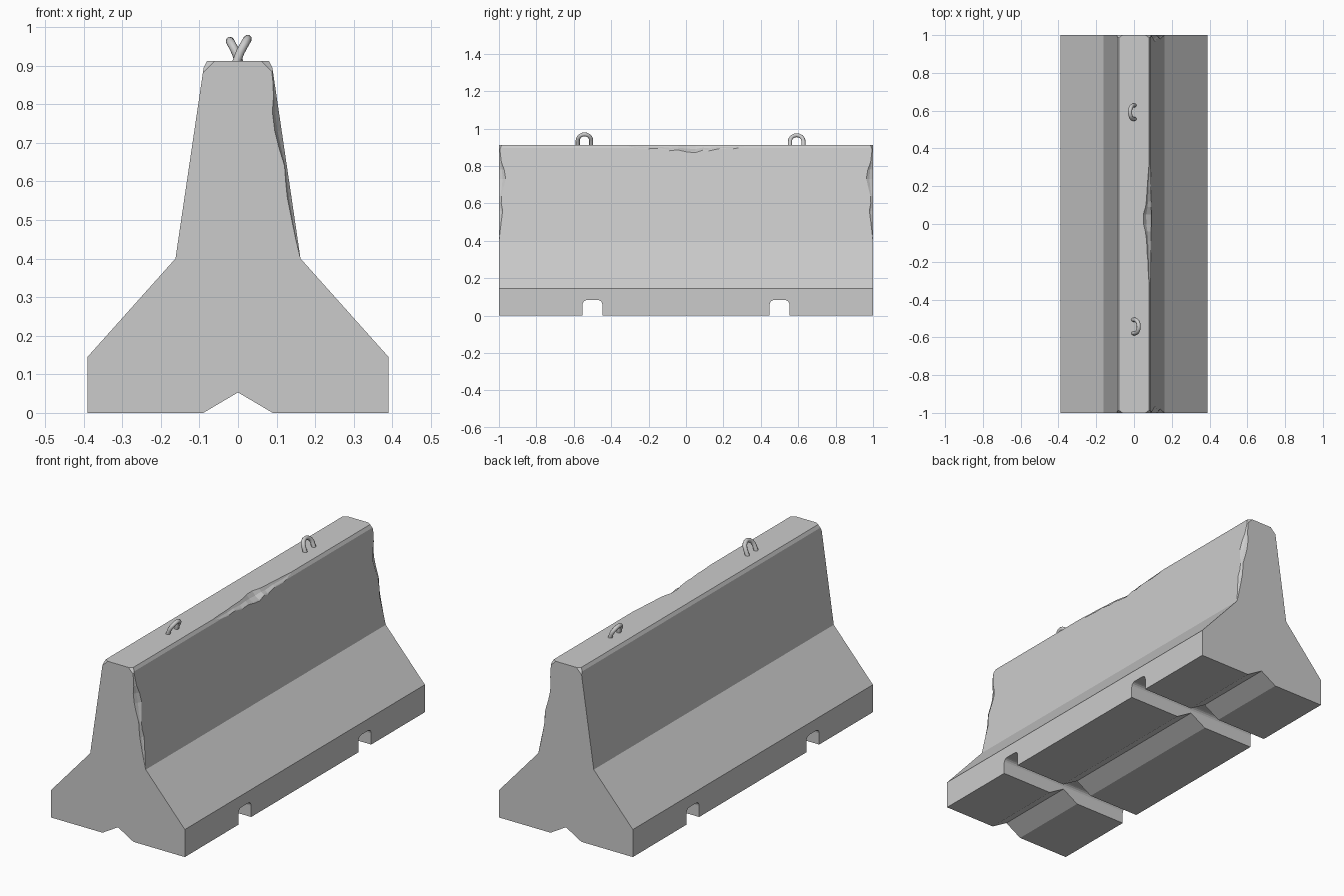
import bpy, bmesh, math
from mathutils import Vector

if "Cube" in bpy.data.objects:
    bpy.data.objects.remove(bpy.data.objects["Cube"])


def loft(name, rings):
    """Solid mesh through a list of equal-length rings, capped at both ends."""
    bm = bmesh.new()
    vs = [[bm.verts.new(p) for p in r] for r in rings]
    n = len(rings[0])
    for a, b in zip(vs, vs[1:]):
        for i in range(n):
            j = (i + 1) % n
            quad = (a[i], a[j], b[j], b[i])
            bm.faces.new(quad)
    bm.faces.new(vs[0])
    bm.faces.new(vs[-1])
    bmesh.ops.recalc_face_normals(bm, faces=bm.faces)
    me = bpy.data.meshes.new(name)
    bm.to_mesh(me)
    bm.free()
    ob = bpy.data.objects.new(name, me)
    bpy.context.collection.objects.link(ob)
    return ob


def cut(target, cutter):
    """Subtract the cutter from the target, then remove the cutter."""
    cutter.hide_render = True
    mod = target.modifiers.new("cut", 'BOOLEAN')
    mod.operation = 'DIFFERENCE'
    mod.solver = 'EXACT'
    mod.object = cutter
    bpy.context.view_layer.objects.active = target
    bpy.ops.object.modifier_apply(modifier=mod.name)
    bpy.data.objects.remove(cutter)


def chip(target, stations, edge, u, v):
    """Break an edge: each station is (position, depth along u, depth along v)."""
    u, v = Vector(u), Vector(v)
    rings = []
    for t, a, b in stations:
        p = Vector(edge(t))
        pa, pb = p + u * a, p + v * b
        d = (pa - pb).normalized() * 0.04
        # bulge inward slightly for a rough, hollow break
        mid = (pa + pb) / 2 + (u + v) * 0.1 * min(a, b)
        rings.append([pa + d, pa, mid, pb, pb - d, p - (u + v) * 0.08])
    cut(target, loft("chip_cutter", rings))


# Barrier body: stepped profile with a V groove underneath
right = [(0.09, 0), (0.39, 0), (0.39, 0.145), (0.162, 0.4),
         (0.089, 0.895), (0.08, 0.912)]
profile = right + [(-x, z) for x, z in reversed(right)] + [(0, 0.053)]
body = loft("barrier_body", [[(x, y, z) for x, z in profile] for y in (-1, 1)])

# Fork slots running across the base
for yc in (-0.5, 0.5):
    half, top, r = 0.053, 0.083, 0.024
    sec = [(half, -0.05)]
    for k in range(10):
        side = 1 if k < 5 else -1
        ang = math.radians((k if k < 5 else k - 1) * 22.5)
        sec.append((side * (half - r) + r * math.cos(ang), top - r + r * math.sin(ang)))
    sec.append((-half, -0.05))
    cut(body, loft("slot_cutter", [[(x, yc + y, z) for y, z in sec] for x in (-0.5, 0.5)]))

# Small bevels on the four top corners
bm = bmesh.new()
bm.from_mesh(body.data)
for sx in (-1, 1):
    for sy in (-1, 1):
        n = Vector((sx / 0.032, sy / 0.022, 1 / 0.032))
        geom = bm.verts[:] + bm.edges[:] + bm.faces[:]
        res = bmesh.ops.bisect_plane(bm, geom=geom, plane_co=(sx * 0.06, sy, 0.912),
                                     plane_no=n.normalized(), clear_outer=True)
        edges = [e for e in res['geom_cut'] if isinstance(e, bmesh.types.BMEdge)]
        bmesh.ops.contextual_create(bm, geom=edges)
bmesh.ops.recalc_face_normals(bm, faces=bm.faces)
bm.to_mesh(body.data)
bm.free()

# Broken upright edges at both ends of the right side
upright = [(0.405, 0.001, 0.001), (0.45, 0.005, 0.006), (0.5, 0.008, 0.012),
           (0.56, 0.011, 0.02), (0.60, 0.009, 0.012), (0.64, 0.006, 0.014),
           (0.69, 0.014, 0.027), (0.73, 0.018, 0.036), (0.78, 0.017, 0.028),
           (0.82, 0.008, 0.013), (0.86, 0.004, 0.008), (0.91, 0.002, 0.003)]
for s in (-1, 1):
    chip(body, upright, lambda z: (0.162 - (z - 0.4) * 0.1475, s, z),
         (-1, 0, 0), (0, -s, 0))

# Broken stretch along the middle of the top right edge
ridge = [(-0.33, 0.006, 0.006), (-0.27, 0.011, 0.014), (-0.2, 0.013, 0.018),
         (-0.15, 0.018, 0.016), (-0.09, 0.02, 0.026), (-0.04, 0.027, 0.024),
         (0.0, 0.037, 0.032), (0.05, 0.038, 0.036), (0.09, 0.026, 0.024),
         (0.12, 0.022, 0.028), (0.18, 0.018, 0.017), (0.25, 0.013, 0.018),
         (0.34, 0.006, 0.006)]
chip(body, ridge, lambda y: (0.087, y, 0.912), (-1, 0, 0), (0, 0, -1))


# Bent steel lifting loops on top
def lifting_loop(name, y0, lean, height):
    cu = bpy.data.curves.new(name, 'CURVE')
    cu.dimensions = '3D'
    cu.bevel_depth = 0.011
    cu.bevel_resolution = 2
    cu.use_fill_caps = True
    pts = [(-0.036, 0.0), (-0.036, 0.5)]
    pts += [(-0.036 * math.cos(math.pi * k / 10), 0.5 + 0.5 * math.sin(math.pi * k / 10))
            for k in range(1, 10)]
    pts += [(0.036, 0.5), (0.036, 0.0)]
    sp = cu.splines.new('POLY')
    sp.points.add(len(pts) - 1)
    for p, (y, h) in zip(sp.points, pts):
        x = -0.3 * lean + 1.3 * lean * h ** 1.3
        p.co = (x, y0 + y, 0.9 + h * height, 1)
    tmp = bpy.data.objects.new(name + "_path", cu)
    bpy.context.collection.objects.link(tmp)
    bpy.context.view_layer.update()
    me = bpy.data.meshes.new_from_object(tmp.evaluated_get(bpy.context.evaluated_depsgraph_get()))
    bpy.data.objects.remove(tmp)
    me.shade_smooth()
    ob = bpy.data.objects.new(name, me)
    bpy.context.collection.objects.link(ob)


lifting_loop("lifting_loop_front", -0.543, 0.025, 0.069)
lifting_loop("lifting_loop_back", 0.592, -0.021, 0.064)
